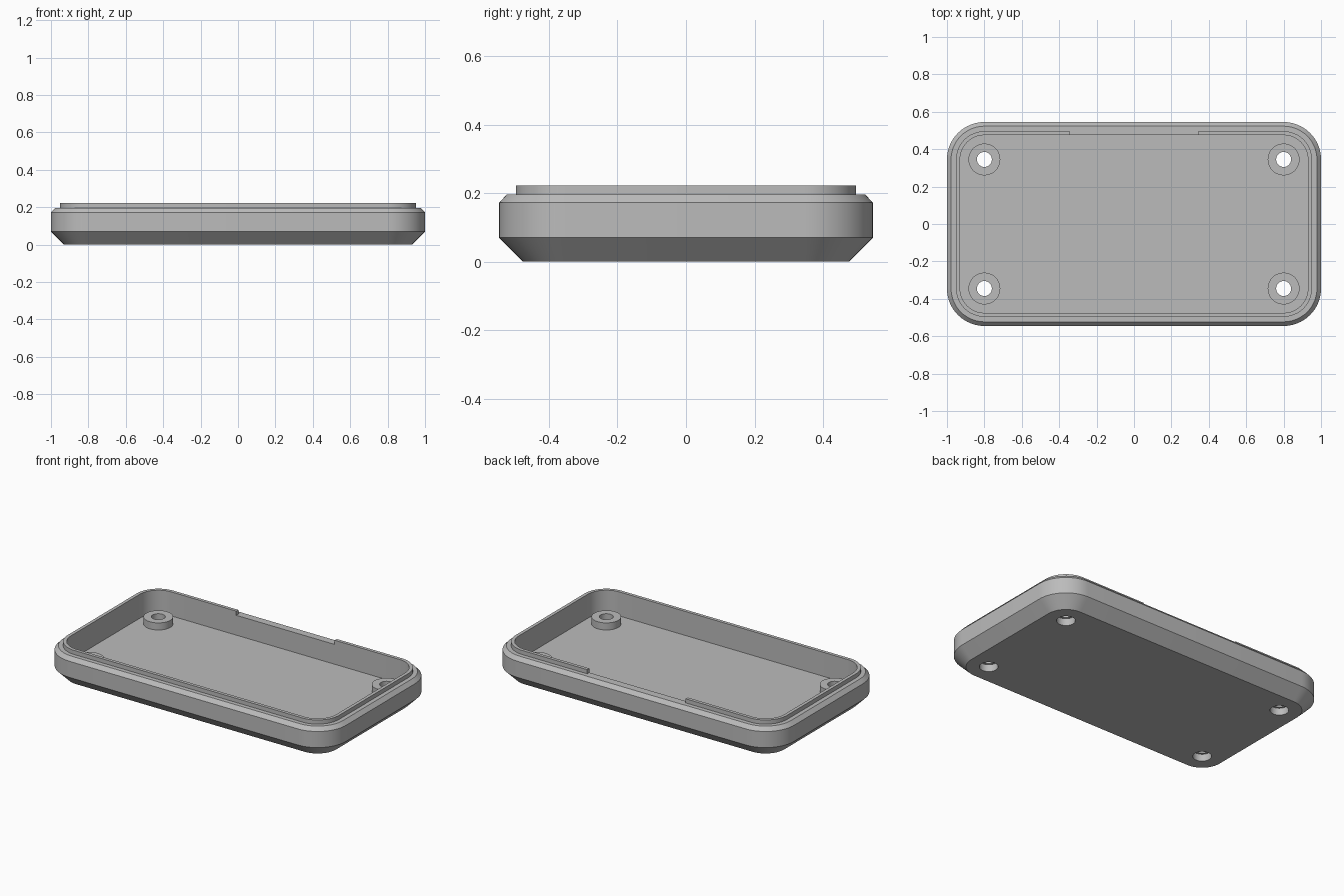
import bpy, bmesh, math

if "Cube" in bpy.data.objects:
    bpy.data.objects.remove(bpy.data.objects["Cube"])

HX, HY, R = 1.0, 0.545, 0.20        # half width, half depth, corner radius
CX, CY = HX - R, HY - R             # corner centres, shared by the screw bosses
FLOOR, BOSS, RIM = 0.07, 0.115, 0.222
LEDGE = 0.196
SEG = 16                            # segments per rounded corner

grey = bpy.data.materials.new("plain grey")
grey.diffuse_color = (0.5, 0.5, 0.5, 1)
grey.use_nodes = True
grey.node_tree.nodes["Principled BSDF"].inputs["Base Color"].default_value = grey.diffuse_color


def make_object(name, bm):
    bmesh.ops.recalc_face_normals(bm, faces=bm.faces)
    mesh = bpy.data.meshes.new(name)
    bm.to_mesh(mesh)
    bm.free()
    mesh.materials.append(grey)
    ob = bpy.data.objects.new(name, mesh)
    bpy.context.collection.objects.link(ob)
    return ob


def ring(bm, inset, z):
    """Rounded rectangle loop, moved inwards by inset."""
    verts = []
    for k, (sx, sy) in enumerate([(1, 1), (-1, 1), (-1, -1), (1, -1)]):
        for i in range(SEG + 1):
            a = (k + i / SEG) * math.pi / 2
            verts.append(bm.verts.new((sx * CX + (R - inset) * math.cos(a),
                                       sy * CY + (R - inset) * math.sin(a), z)))
    return verts


def cylinder(name, x, y, r, z0, z1):
    bm = bmesh.new()
    bmesh.ops.create_cone(bm, cap_ends=True, segments=48, radius1=r, radius2=r, depth=z1 - z0)
    bmesh.ops.translate(bm, verts=bm.verts, vec=(x, y, (z0 + z1) / 2))
    return make_object(name, bm)


def combine(target, other, operation):
    mod = target.modifiers.new(operation.lower(), 'BOOLEAN')
    mod.operation, mod.solver, mod.object = operation, 'EXACT', other
    bpy.context.view_layer.objects.active = target
    bpy.ops.object.modifier_apply(modifier=mod.name)
    bpy.data.objects.remove(other)


# Tray shell: (inset, height) from the underside, up the outside, down the inside
profile = [(0.07, 0), (0, 0.07), (0, 0.172), (0.022, LEDGE), (0.049, LEDGE),
           (0.049, RIM), (0.07, RIM), (0.07, FLOOR)]
bm = bmesh.new()
rings = [ring(bm, d, z) for d, z in profile]
for a, b in zip(rings, rings[1:]):
    for i in range(len(a)):
        j = (i + 1) % len(a)
        bm.faces.new((a[i], a[j], b[j], b[i]))
bm.faces.new(rings[0])
bm.faces.new(rings[-1])
tray = make_object("case_tray", bm)

# Notch in the back of the lip
bm = bmesh.new()
bmesh.ops.create_cube(bm, size=1)
for v in bm.verts:
    v.co = (v.co.x * 0.69, 0.48 + v.co.y * 0.09, LEDGE - 0.0005 + (v.co.z + 0.5) * 0.1)
combine(tray, make_object("notch_cutter", bm), 'DIFFERENCE')

# Screw bosses with through holes and recesses for the screw heads underneath
for sx in (-1, 1):
    for sy in (-1, 1):
        x, y = sx * CX, sy * CY
        combine(tray, cylinder("boss", x, y, 0.085, FLOOR - 0.01, BOSS), 'UNION')
        combine(tray, cylinder("hole_cutter", x, y, 0.04, -0.1, 0.3), 'DIFFERENCE')
        combine(tray, cylinder("recess_cutter", x, y, 0.054, -0.1, 0.045), 'DIFFERENCE')

# Smooth corners, sharp edges
bpy.ops.object.select_all(action='DESELECT')
tray.select_set(True)
bpy.context.view_layer.objects.active = tray
bpy.ops.object.shade_smooth_by_angle(angle=math.radians(25))
